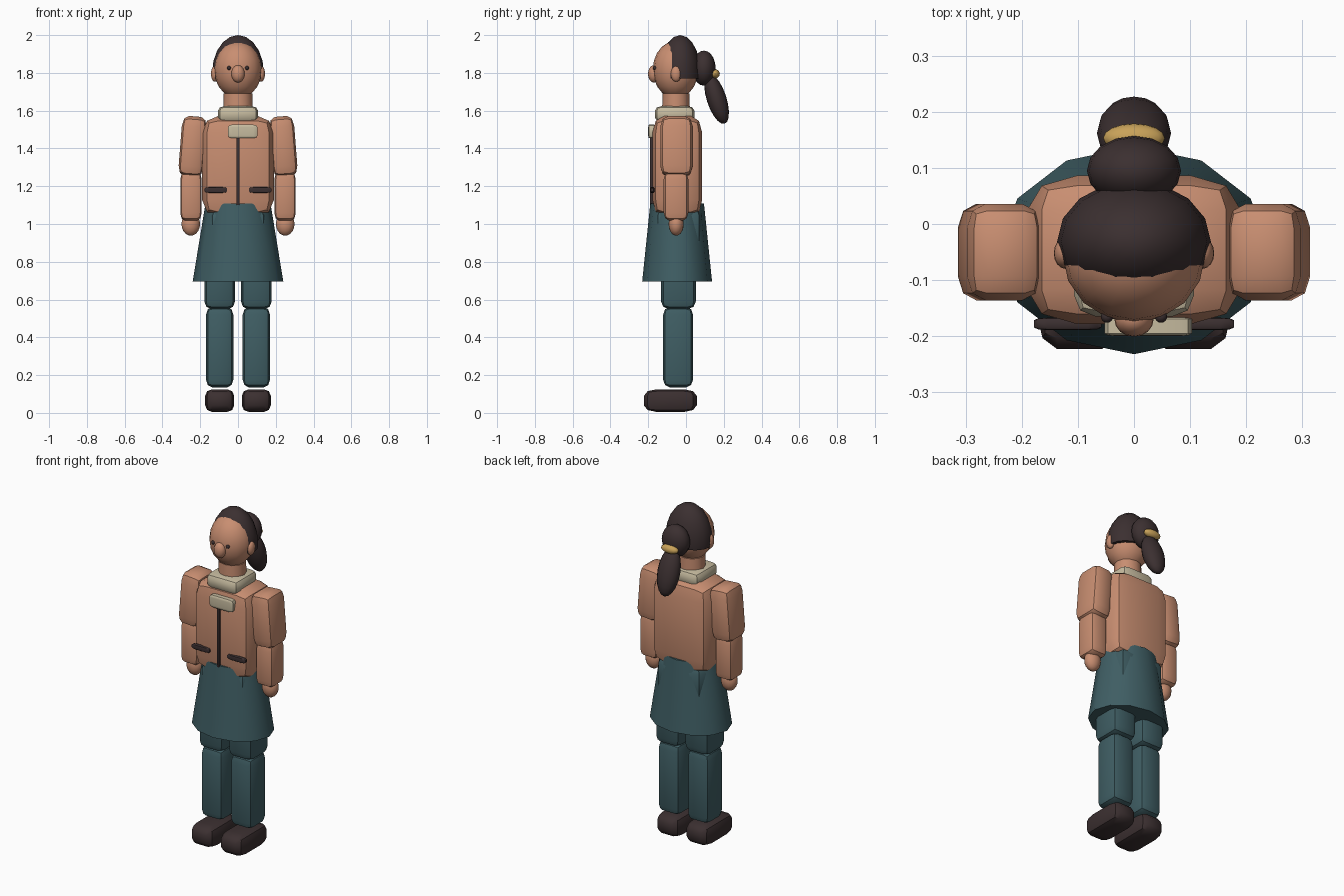
import bpy, bmesh
from math import radians
from mathutils import Matrix, Vector

if "Cube" in bpy.data.objects:
    bpy.data.objects.remove(bpy.data.objects["Cube"])


def material(name, rgb):
    m = bpy.data.materials.new(name)
    m.use_nodes = True
    m.diffuse_color = (*rgb, 1)
    m.node_tree.nodes["Principled BSDF"].inputs["Base Color"].default_value = (*rgb, 1)
    return m


SKIN = material("warm tan", (0.58, 0.27, 0.165))
TEAL = material("dark teal", (0.05, 0.112, 0.127))
DARK = material("dark brown", (0.044, 0.029, 0.03))
CREAM = material("cream", (0.57, 0.5, 0.35))
GOLD = material("gold", (0.58, 0.36, 0.1))


def finish(name, bm, mat, loc, rot=(0, 0, 0), angle=40):
    mesh = bpy.data.meshes.new(name)
    bmesh.ops.recalc_face_normals(bm, faces=bm.faces)
    bm.to_mesh(mesh)
    bm.free()
    ob = bpy.data.objects.new(name, mesh)
    bpy.context.collection.objects.link(ob)
    mesh.materials.append(mat)
    ob.location = loc
    ob.rotation_euler = [radians(a) for a in rot]
    bpy.ops.object.select_all(action="DESELECT")
    bpy.context.view_layer.objects.active = ob
    ob.select_set(True)
    bpy.ops.object.shade_smooth_by_angle(angle=radians(angle))
    return ob


def box(name, mat, loc, size, round_xy=0.22, round_z=0.04, rot=(0, 0, 0)):
    """Rounded block; round_xy is a share of the width, round_z a length."""
    bm = bmesh.new()
    bmesh.ops.create_cube(bm, size=1)
    height = round_xy * size[2] / round_z
    bmesh.ops.scale(bm, vec=(1, 1, height), verts=bm.verts)
    bmesh.ops.bevel(bm, geom=bm.edges[:], offset=round_xy, segments=2,
                    profile=0.5, affect="EDGES")
    bmesh.ops.scale(bm, vec=(size[0], size[1], size[2] / height), verts=bm.verts)
    return finish(name, bm, mat, loc, rot)


def ball(name, mat, loc, radii, rot=(0, 0, 0), floor=None):
    """Ellipsoid, optionally cut flat below a local height."""
    bm = bmesh.new()
    bmesh.ops.create_uvsphere(bm, u_segments=16, v_segments=10, radius=1)
    bmesh.ops.scale(bm, vec=radii, verts=bm.verts)
    if floor is not None:
        cut = bmesh.ops.bisect_plane(bm, geom=bm.verts[:] + bm.edges[:] + bm.faces[:],
                                     plane_co=(0, 0, floor), plane_no=(0, 0, 1),
                                     clear_inner=True)
        rim = [e for e in cut["geom_cut"] if isinstance(e, bmesh.types.BMEdge)]
        bmesh.ops.contextual_create(bm, geom=rim)
    return finish(name, bm, mat, loc, rot)


def frustum(name, mat, loc, bottom, top, depth, sides=12):
    """Elliptical tapered prism; bottom and top are (x, y) radii."""
    bm = bmesh.new()
    bmesh.ops.create_cone(bm, cap_ends=True, segments=sides, radius1=1, radius2=1, depth=depth)
    for v in bm.verts:
        r = bottom if v.co.z < 0 else top
        v.co.x *= r[0]
        v.co.y *= r[1]
    return finish(name, bm, mat, loc)


# Legs, feet, arms, and paired details
for side, s in (("left", 1), ("right", -1)):
    box(side + "_shoe", DARK, (0.097 * s, -0.083, 0.065), (0.154, 0.28, 0.12), 0.24, 0.035)
    box(side + "_shin", TEAL, (0.097 * s, -0.042, 0.348), (0.144, 0.158, 0.425))
    box(side + "_thigh", TEAL, (0.097 * s, -0.04, 0.74), (0.162, 0.184, 0.38))
    box(side + "_upper_arm", SKIN, (0.24 * s, -0.05, 1.41), (0.132, 0.172, 0.32),
        0.25, 0.055, (0, -4.5 * s, 0))
    box(side + "_forearm", SKIN, (0.249 * s, -0.053, 1.148), (0.113, 0.13, 0.26))
    ball(side + "_hand", SKIN, (0.25 * s, -0.052, 1.0), (0.049, 0.04, 0.062))
    box(side + "_pocket", DARK, (0.118 * s, -0.178, 1.18), (0.12, 0.022, 0.03), 0.2, 0.008)
    ball(side + "_ear", SKIN, (0.122 * s, -0.052, 1.795), (0.021, 0.028, 0.042))
    ball(side + "_eye", DARK, (0.048 * s, -0.165, 1.826), (0.011, 0.011, 0.011))

# Skirt, hips and jacket
frustum("skirt", TEAL, (0, -0.047, 0.902), (0.24, 0.185), (0.172, 0.142), 0.415)
box("hips", TEAL, (0, -0.04, 0.97), (0.31, 0.25, 0.23))
box("jacket", SKIN, (0, -0.046, 1.305), (0.38, 0.264, 0.535), 0.23, 0.09)
box("zip", DARK, (0, -0.181, 1.285), (0.016, 0.02, 0.37), 0.2, 0.005)
box("collar", CREAM, (0, -0.06, 1.582), (0.214, 0.21, 0.085), 0.18, 0.025)
box("collar_tab", CREAM, (0.025, -0.182, 1.49), (0.156, 0.036, 0.072), 0.14, 0.014)

# Neck, head and nose
frustum("neck", SKIN, (0, -0.053, 1.62), (0.08, 0.075), (0.076, 0.071), 0.14)
ball("head", SKIN, (0, -0.055, 1.817), (0.127, 0.121, 0.152))
ball("nose", SKIN, (0, -0.17, 1.795), (0.035, 0.031, 0.046))

# Hair gathered into a tied tail
ball("hair_cap", DARK, (0, -0.031, 1.8), (0.137, 0.108, 0.2), floor=-0.03)
ball("hair_bun", DARK, (0, 0.095, 1.825), (0.084, 0.062, 0.093))
ball("hair_tie", GOLD, (0, 0.153, 1.795), (0.055, 0.026, 0.025))
ball("ponytail", DARK, (0, 0.162, 1.662), (0.066, 0.052, 0.138), (18, 0, 0))
